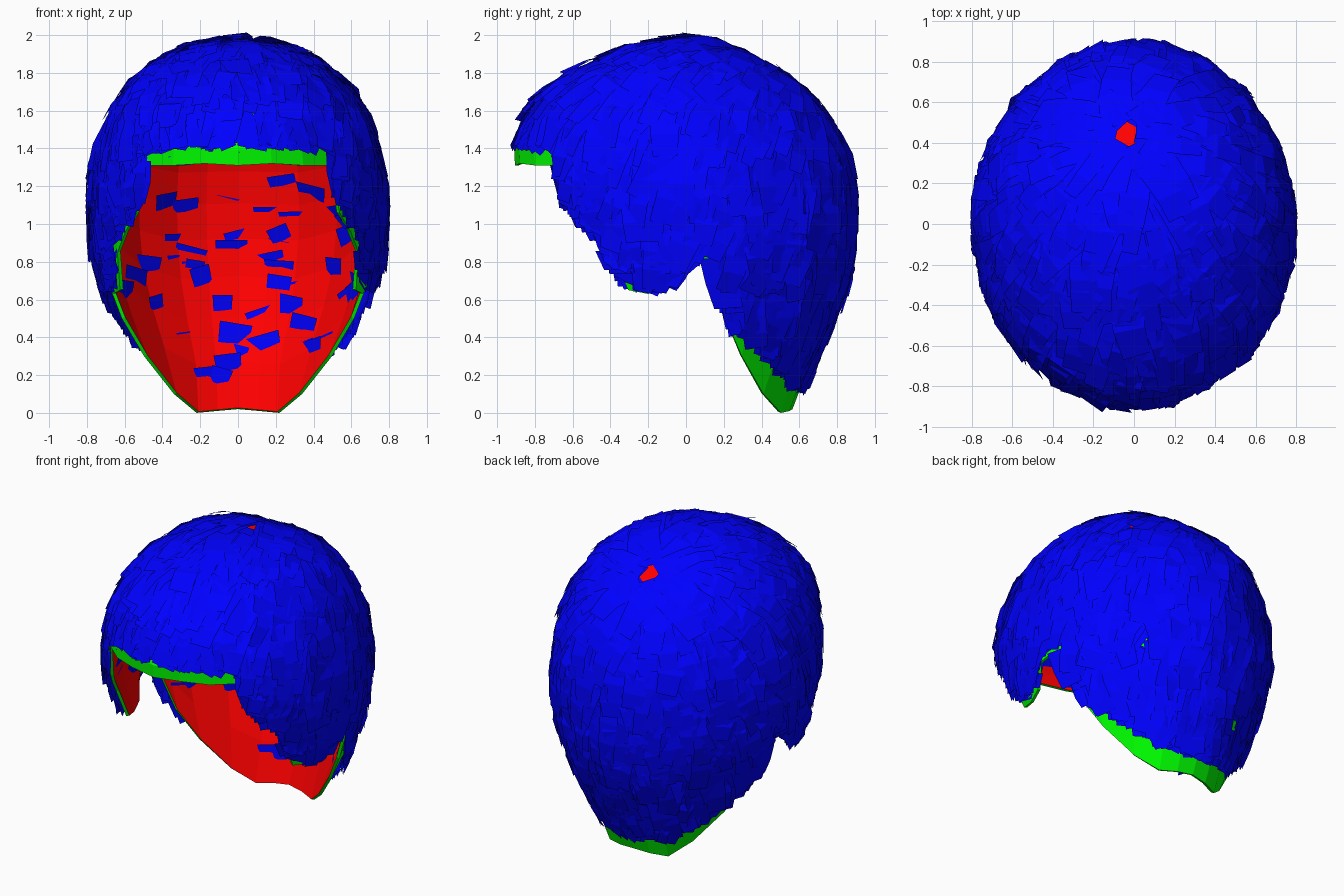
import bpy, bmesh, math, random
from mathutils import Vector
from mathutils.bvhtree import BVHTree

if "Cube" in bpy.data.objects:
    bpy.data.objects.remove(bpy.data.objects["Cube"])

random.seed(4)


def material(name, rgb):
    m = bpy.data.materials.new(name)
    m.diffuse_color = (*rgb, 1)
    m.use_nodes = True
    m.node_tree.nodes["Principled BSDF"].inputs["Base Color"].default_value = m.diffuse_color
    return m


GREEN = material("cap_green", (0, 1, 0))
RED = material("lining_red", (1, 0, 0))
BLUE = material("hair_blue", (0, 0, 1))

# Head sections: z, half width, front depth, back depth
SECTIONS = [(0, .50, .50, .56), (.1, .48, .50, .58), (.25, .53, .55, .65),
            (.4, .60, .60, .72), (.6, .68, .68, .80), (.8, .74, .75, .85),
            (1.0, .76, .82, .87), (1.2, .76, .90, .86), (1.4, .72, .91, .83),
            (1.6, .65, .82, .70), (1.75, .53, .64, .57), (1.85, .41, .46, .43),
            (1.93, .24, .26, .24), (1.96, 0, 0, 0)]
# Hairline: angle from the front, height, gap left between hair and hem
HEM = [(0, 1.31, .08), (14, 1.32, .08), (28, 1.31, .08), (42, 1.31, .05),
       (45, 1.06, .04), (52, .96, .03), (59, .85, .03), (64, .65, .04),
       (73, .63, .02), (82, .66, .02), (88, .80, .0), (96, .82, .0),
       (101, .76, .02), (106, .50, .06), (116, .30, .10), (135, .10, .15),
       (154, .0, .14), (167, .01, .12), (180, .02, .10)]
CROWN = Vector((-.03, .45, 1.83))
ROWS = 13


def section(z):
    for a, b in zip(SECTIONS, SECTIONS[1:]):
        if z <= b[0]:
            f = (z - a[0]) / (b[0] - a[0])
            return [p + (q - p) * f for p, q in zip(a[1:], b[1:])]
    return 0, 0, 0


def scalp(gap):
    """Grid from the top of the head down to the hairline."""
    bm = bmesh.new()
    columns = HEM + [(360 - a, z, g) for a, z, g in HEM[-2:0:-1]]
    grid = []
    for ang, hem, lift in columns:
        a = math.radians(ang)
        bottom = hem + lift * gap
        col = []
        for i in range(ROWS + 1):
            z = 1.96 - (1.96 - bottom) * (i / ROWS) ** 1.7
            w, yf, yb = section(z)
            c = math.cos(a)
            col.append(bm.verts.new((w * math.sin(a), -c * (yf if c > 0 else yb), z)))
        grid.append(col)
    for j, col in enumerate(grid):
        nxt = grid[(j + 1) % len(grid)]
        for i in range(ROWS):
            bm.faces.new((col[i], col[i + 1], nxt[i + 1], nxt[i]))
    bmesh.ops.remove_doubles(bm, verts=bm.verts, dist=.0005)
    bm.faces.ensure_lookup_table()
    return bm


def make_object(name, bm, mats):
    me = bpy.data.meshes.new(name)
    bm.to_mesh(me)
    bm.free()
    for m in mats:
        me.materials.append(m)
    ob = bpy.data.objects.new(name, me)
    bpy.context.collection.objects.link(ob)
    return ob


# Scalp cap: green hem band outside, red lining, red under the hair on top
bm = scalp(0)
for f in bm.faces:
    if f.calc_center_median().z > 1.6:
        f.material_index = 1
cap = make_object("scalp_cap", bm, [GREEN, RED])
solid = cap.modifiers.new("lining", 'SOLIDIFY')
solid.thickness = .02
solid.offset = -1
solid.material_offset = 1

# Hair cards: short strips combed away from the crown along the scalp
guide = scalp(1)
tree = BVHTree.FromBMesh(guide)
faces = list(guide.faces)
areas = [f.calc_area() for f in faces]
hair = bmesh.new()


def outward(p, n):
    return n if n.dot(p - Vector((0, 0, 1))) > 0 else -n


def add_card(p, n):
    steps = 3
    length = random.uniform(.26, .44) / steps
    half = random.uniform(.05, .10)
    # a few roots sink through the lining
    root = random.uniform(-.05, -.02) if random.random() < .13 else random.uniform(.004, .02)
    tip = random.uniform(.02, .05)
    if p.y < -.6 and p.z > 1.3:
        tip *= .5
    twist = random.uniform(-.35, .35)
    roll = random.uniform(-.2, .2)
    rows = []
    for i in range(steps + 1):
        n = outward(p, n)
        away = (p - CROWN).normalized()
        d = away + Vector((0, 0, -.25 if p.z > 1.6 else -1.2))
        d = (d - n * d.dot(n)).normalized()
        side = n.cross(d)
        d = (d + side * twist).normalized()
        side = n.cross(d)
        k = i / steps
        mid = p + n * (root + (tip - root) * min(1, k * 1.5))
        wide = half * (1 - .3 * k)
        across = side + n * roll * k
        rows.append((mid - across * wide, mid + across * wide))
        goal = p + d * length
        hit, n2, _, dist = tree.find_nearest(goal)
        if dist > .04:
            break
        p, n = hit, n2
    if len(rows) < 2:
        return
    verts = [[hair.verts.new(q) for q in r] for r in rows]
    for a, b in zip(verts, verts[1:]):
        hair.faces.new((a[0], b[0], b[1], a[1]))


for f in random.choices(faces, areas, k=1500):
    vs = [v.co for v in f.verts]
    u, v = random.random(), random.random()
    p = vs[0].lerp(vs[1], u).lerp(vs[-1].lerp(vs[2], u), v)
    if (p - CROWN).length > .03:
        add_card(p, f.normal if f.normal.length else Vector((0, 0, 1)))

# Extra cards around the crown whorl
for i in range(60):
    a = i * 2.4
    r = .04 + .24 * (i / 60)
    p, n, _, _ = tree.find_nearest(CROWN + Vector((r * math.cos(a), r * math.sin(a), 0)))
    add_card(p, n)
guide.free()
make_object("hair_cards", hair, [BLUE])
